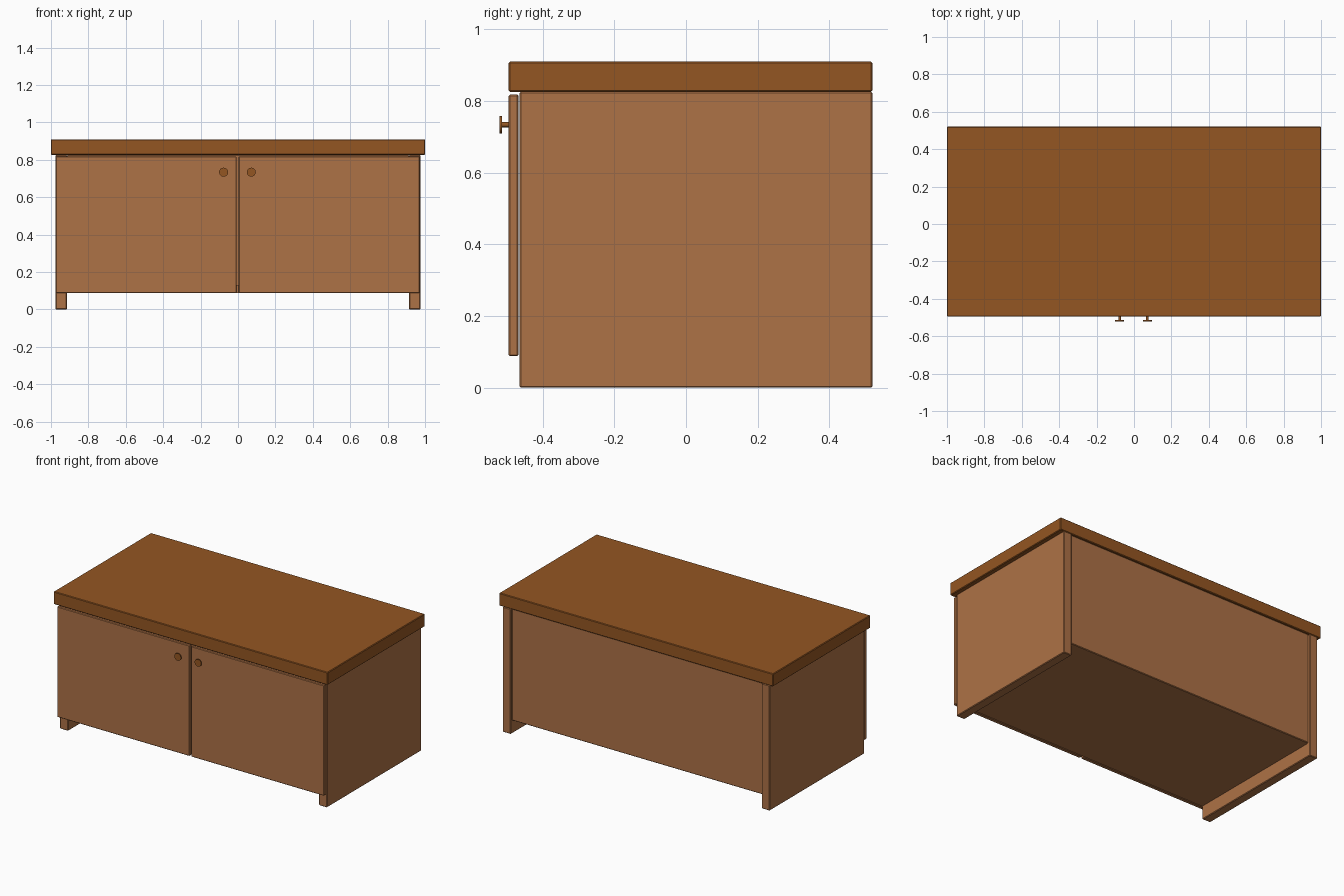
import bpy, bmesh, math
from mathutils import Matrix

if "Cube" in bpy.data.objects:
    bpy.data.objects.remove(bpy.data.objects["Cube"])


def material(name, rgb):
    m = bpy.data.materials.new(name)
    m.diffuse_color = (*rgb, 1.0)
    m.use_nodes = True
    m.node_tree.nodes["Principled BSDF"].inputs["Base Color"].default_value = m.diffuse_color
    return m


body_wood = material("light brown wood", (0.423, 0.168, 0.061))
top_wood = material("dark brown wood", (0.296, 0.093, 0.016))


def add_object(name, bm, mat):
    me = bpy.data.meshes.new(name)
    bm.to_mesh(me)
    bm.free()
    me.materials.append(mat)
    ob = bpy.data.objects.new(name, me)
    bpy.context.collection.objects.link(ob)
    return ob


def board(name, x, y, z, mat, bevel=0.004):
    """Box given by its (min, max) range on each axis, with softened edges."""
    bm = bmesh.new()
    bmesh.ops.create_cube(bm, size=1)
    for v in bm.verts:
        v.co = [r[0] if c < 0 else r[1] for c, r in zip(v.co, (x, y, z))]
    ob = add_object(name, bm, mat)
    if bevel:
        mod = ob.modifiers.new("soft edges", 'BEVEL')
        mod.width = bevel
        mod.segments = 1
    return ob


def knob(name, x, z):
    """Thin round disc on a short stem, pointing to the front."""
    bm = bmesh.new()
    for r, y0, y1 in ((0.024, -0.52, -0.514), (0.007, -0.516, -0.49)):
        mat = Matrix.Translation((x, (y0 + y1) / 2, z)) @ Matrix.Rotation(math.pi / 2, 4, 'X')
        bmesh.ops.create_cone(bm, cap_ends=True, segments=32, radius1=r, radius2=r,
                              depth=y1 - y0, matrix=mat)
    ob = add_object(name, bm, top_wood)
    for p in ob.data.polygons:
        p.use_smooth = len(p.vertices) == 4
    for e in ob.data.edges:
        a, b = (ob.data.vertices[i].co for i in e.vertices)
        e.use_edge_sharp = abs(a.y - b.y) < 1e-5


# worktop
board("worktop", (-1.0, 1.0), (-0.495, 0.52), (0.826, 0.91), top_wood)

# side panels reaching the floor
board("left_side_panel", (-0.975, -0.915), (-0.465, 0.52), (0.0, 0.826), body_wood)
board("right_side_panel", (0.915, 0.975), (-0.465, 0.52), (0.0, 0.826), body_wood)

# raised floor and slightly recessed back
board("floor_panel", (-0.915, 0.915), (-0.465, 0.49), (0.089, 0.13), body_wood, 0)
board("back_panel", (-0.915, 0.915), (0.48, 0.51), (0.088, 0.826), body_wood)

# doors with knobs
board("left_door", (-0.975, -0.008), (-0.495, -0.467), (0.088, 0.818), body_wood)
board("right_door", (0.003, 0.973), (-0.495, -0.467), (0.088, 0.818), body_wood)
knob("left_knob", -0.077, 0.734)
knob("right_knob", 0.071, 0.734)
